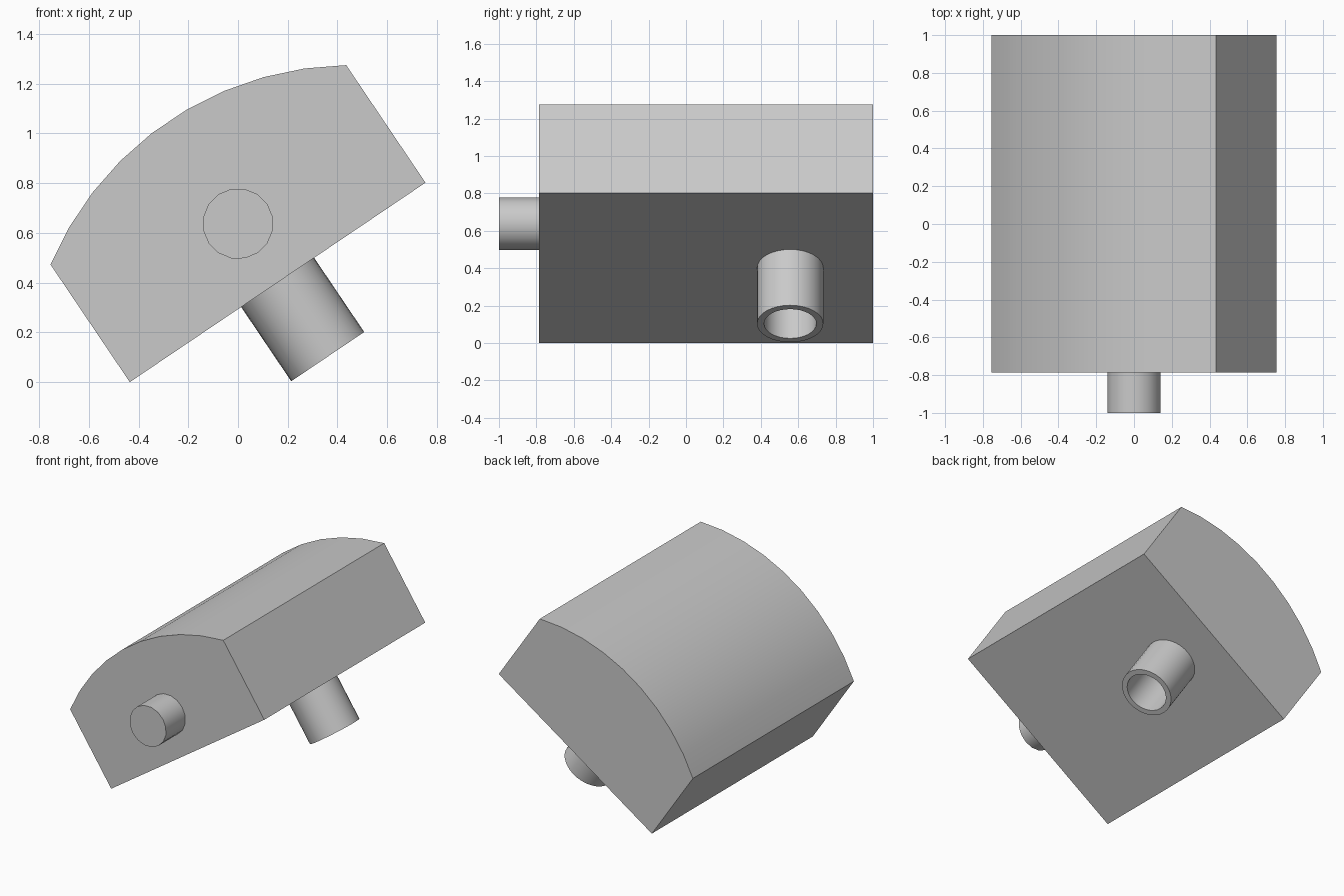
import bpy, bmesh, math
from mathutils import Matrix, Vector

if "Cube" in bpy.data.objects:
    bpy.data.objects.remove(bpy.data.objects["Cube"], do_unlink=True)

WIDTH, HEIGHT, RISE = 1.434, 0.57, 0.213
FRONT, BACK = -0.785, 1.0
# The whole model leans about the y axis through the body centre
TILT = Matrix.Translation((0, 0, 0.6375)) @ Matrix.Rotation(math.radians(-34), 4, "Y")

grey = bpy.data.materials.new("plain_grey")
grey.use_nodes = True
grey.diffuse_color = (0.59, 0.59, 0.59, 1)
grey.node_tree.nodes["Principled BSDF"].inputs["Base Color"].default_value = grey.diffuse_color


def finish(name, bm):
    """Turn a bmesh into a leaning, smooth-shaded object."""
    bmesh.ops.recalc_face_normals(bm, faces=bm.faces)
    bm.transform(TILT)
    mesh = bpy.data.meshes.new(name)
    bm.to_mesh(mesh)
    bm.free()
    mesh.materials.append(grey)
    obj = bpy.data.objects.new(name, mesh)
    bpy.context.collection.objects.link(obj)
    bpy.ops.object.select_all(action="DESELECT")
    obj.select_set(True)
    bpy.context.view_layer.objects.active = obj
    bpy.ops.object.shade_smooth_by_angle(angle=math.radians(30))


def ring(bm, radius, y, z, sides):
    """Horizontal circle of vertices."""
    return [bm.verts.new((radius * math.cos(a), y + radius * math.sin(a), z))
            for a in (math.tau * i / sides for i in range(sides))]


# Body: box profile with an arched top, extruded from front to back
half = WIDTH / 2
radius = (half ** 2 + RISE ** 2) / (2 * RISE)
sweep = math.asin(half / radius)
centre_z = HEIGHT / 2 + RISE - radius
profile = [(-half, -HEIGHT / 2), (half, -HEIGHT / 2)]
for i in range(10):
    a = sweep * (1 - 2 * i / 9)
    profile.append((radius * math.sin(a), centre_z + radius * math.cos(a)))
bm = bmesh.new()
face = bm.faces.new([bm.verts.new((x, FRONT, z)) for x, z in profile])
extruded = bmesh.ops.extrude_face_region(bm, geom=[face], use_keep_orig=True)
moved = [v for v in extruded["geom"] if isinstance(v, bmesh.types.BMVert)]
bmesh.ops.translate(bm, verts=moved, vec=Vector((0, BACK - FRONT, 0)))
finish("body", bm)

# Front knob: solid short cylinder
bm = bmesh.new()
length = FRONT + 1.0
bmesh.ops.create_cone(bm, cap_ends=True, segments=16, radius1=0.142, radius2=0.142,
                      depth=length,
                      matrix=Matrix.Translation((0, FRONT - length / 2, 0))
                      @ Matrix.Rotation(math.radians(90), 4, "X"))
finish("front_knob", bm)

# Bottom pipe: hollow tube, open at the end and closed off by the body
bm = bmesh.new()
SIDES, PIPE_Y, TOP, END = 32, 0.557, -HEIGHT / 2, -0.645
loops = [ring(bm, r, PIPE_Y, z, SIDES)
         for r, z in ((0.177, TOP), (0.177, END), (0.14, END), (0.14, TOP))]
for k, loop in enumerate(loops):
    other = loops[(k + 1) % len(loops)]
    for i in range(SIDES):
        j = (i + 1) % SIDES
        bm.faces.new((loop[i], loop[j], other[j], other[i]))
finish("bottom_pipe", bm)
